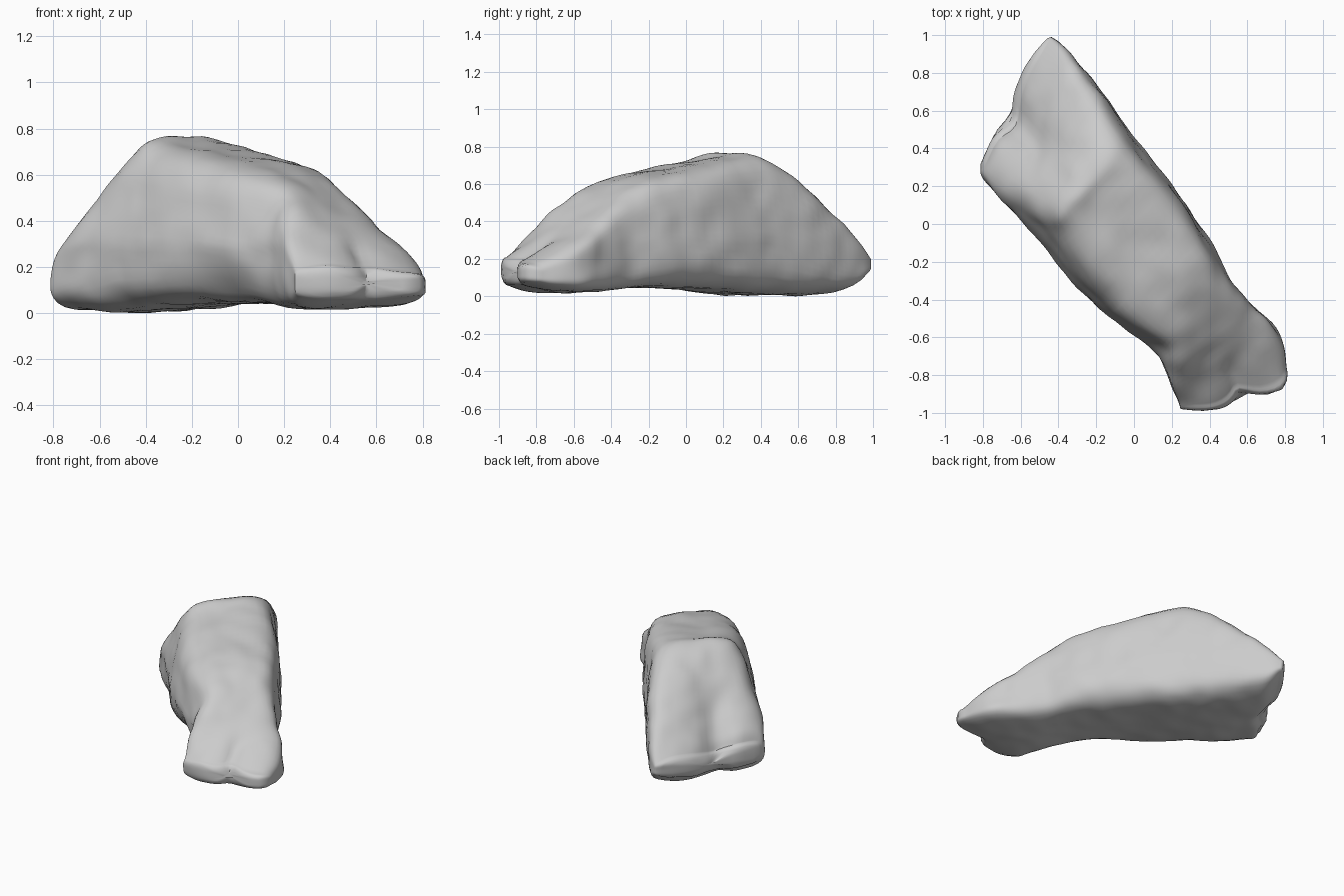
import bpy, bmesh, math
from mathutils import Vector, noise

if "Cube" in bpy.data.objects:
    bpy.data.objects.remove(bpy.data.objects["Cube"], do_unlink=True)

# Boulder cross-sections along its long axis, back to front:
# left/right axial position, left/right side, base height, left/right top height
SECTIONS = [
    (-.71, -1.04, -.44, .28, .06, .23, .24),
    (-.67, -.96, -.46, .30, .02, .30, .33),
    (-.55, -.80, -.46, .31, .01, .44, .48),
    (-.42, -.58, -.45, .31, .01, .60, .66),
    (-.28, -.38, -.44, .30, .02, .75, .75),
    (-.16, -.20, -.44, .30, .03, .72, .74),
    (.10, .10, -.44, .29, .05, .67, .69),
    (.40, .35, -.39, .27, .05, .62, .64),
    (.60, .56, -.32, .23, .03, .57, .53),
    (.72, .75, -.33, .24, .02, .47, .40),
    (.84, .94, -.37, .26, .03, .32, .27),
    (.92, 1.10, -.40, .17, .06, .22, .16),
]
ALONG = Vector((.62, -.785, 0))
ACROSS = Vector((.785, .62, 0))
STEPS, SIDES, SQUARENESS = 6, 64, 5


def spline(a, b, c, d, t):
    """Smooth curve from b to c."""
    return b + .5 * t * (c - a + t * (2*a - 5*b + 4*c - d + t * (3*(b - c) + d - a)))


def bump(value, centre, width):
    return math.exp(-((value - centre) / width) ** 2)


def section_at(position):
    last = len(SECTIONS) - 1
    i = min(int(position), last - 1)
    rows = [SECTIONS[min(max(i + k, 0), last)] for k in (-1, 0, 1, 2)]
    return [spline(*values, position - i) for values in zip(*rows)]


def rock_point(section, u, v):
    """Place a point of the unit cross-section, u sideways and v upwards."""
    s_left, s_right, left, right, base, top_left, top_right = section
    side, up = (u + 1) / 2, (v + 1) / 2
    s = s_left + (s_right - s_left) * side
    top = top_left + (top_right - top_left) * side + .012 * (1 - u * u)
    n = (left + right) / 2 + u * (right - left) / 2
    z = base + (top - base) * up
    # Leaning flanks, steeper on the far side
    lean = max(0, z - .3)
    n += lean * (.26 * max(0, -u) - .08 * max(0, u))
    # Undercut flank between the two feet
    n += .09 * bump(s, .33, .2) * bump(up, 0, .3) * max(0, -u)
    # Raised back tip
    z += .07 * side * (1 - up) * bump(s, -1.08, .14)
    # Cleft front foot
    if s > .8:
        s += .3 * (s - .8) * abs(math.sin(math.pi * (u - .05)))
    # Grooved back slope
    if s < -.45:
        z -= .05 * up * bump(n, -.12, .12) * min(1, (-.45 - s) * 5)
        s += .05 * bump(n, -.15, .08) * min(1, (-.45 - s) * 3)
    return ALONG * s + ACROSS * n + Vector((0, 0, z))


def roughen(p):
    broad = noise.noise_vector(p * 3.2) * .012
    fine = noise.noise_vector(p * 8 + Vector((5, 2, 7))) * .010
    return p + broad + fine


# Skin the sections and round off both ends
bm = bmesh.new()
last = len(SECTIONS) - 1
slices = [(i / STEPS, 1) for i in range(last * STEPS + 1)]
ends = (.96, .86, .7, .45, .15)
slices = [(0, r) for r in reversed(ends)] + slices + [(last, r) for r in ends]
rings = []
for position, size in slices:
    section = section_at(position)
    push = .045 * math.sqrt(1 - size * size)
    push = ALONG * (push if position else -push)
    ring = []
    for k in range(SIDES):
        angle = math.tau * k / SIDES
        u, v = math.cos(angle), math.sin(angle)
        reach = size / (abs(u) ** SQUARENESS + abs(v) ** SQUARENESS) ** (1 / SQUARENESS)
        point = rock_point(section, u * reach, v * reach) + push
        ring.append(bm.verts.new(roughen(point)))
    rings.append(ring)
for a, b in zip(rings, rings[1:]):
    for k in range(SIDES):
        j = (k + 1) % SIDES
        bm.faces.new((a[k], a[j], b[j], b[k]))
bm.faces.new(rings[0])
bm.faces.new(rings[-1])
bmesh.ops.recalc_face_normals(bm, faces=bm.faces)

# Centre the boulder and rest it on the ground
xs, ys, zs = zip(*(v.co for v in bm.verts))
centre = Vector(((min(xs) + max(xs)) / 2, (min(ys) + max(ys)) / 2, min(zs)))
bmesh.ops.translate(bm, verts=bm.verts, vec=-centre)

mesh = bpy.data.meshes.new("boulder")
bm.to_mesh(mesh)
bm.free()
boulder = bpy.data.objects.new("boulder", mesh)
bpy.context.collection.objects.link(boulder)

# Grey stone
stone = bpy.data.materials.new("grey_stone")
stone.use_nodes = True
stone.diffuse_color = (.6, .6, .6, 1)
stone.node_tree.nodes["Principled BSDF"].inputs["Base Color"].default_value = (.6, .6, .6, 1)
mesh.materials.append(stone)

bpy.context.view_layer.objects.active = boulder
boulder.select_set(True)
bpy.ops.object.shade_smooth_by_angle(angle=math.radians(50))
